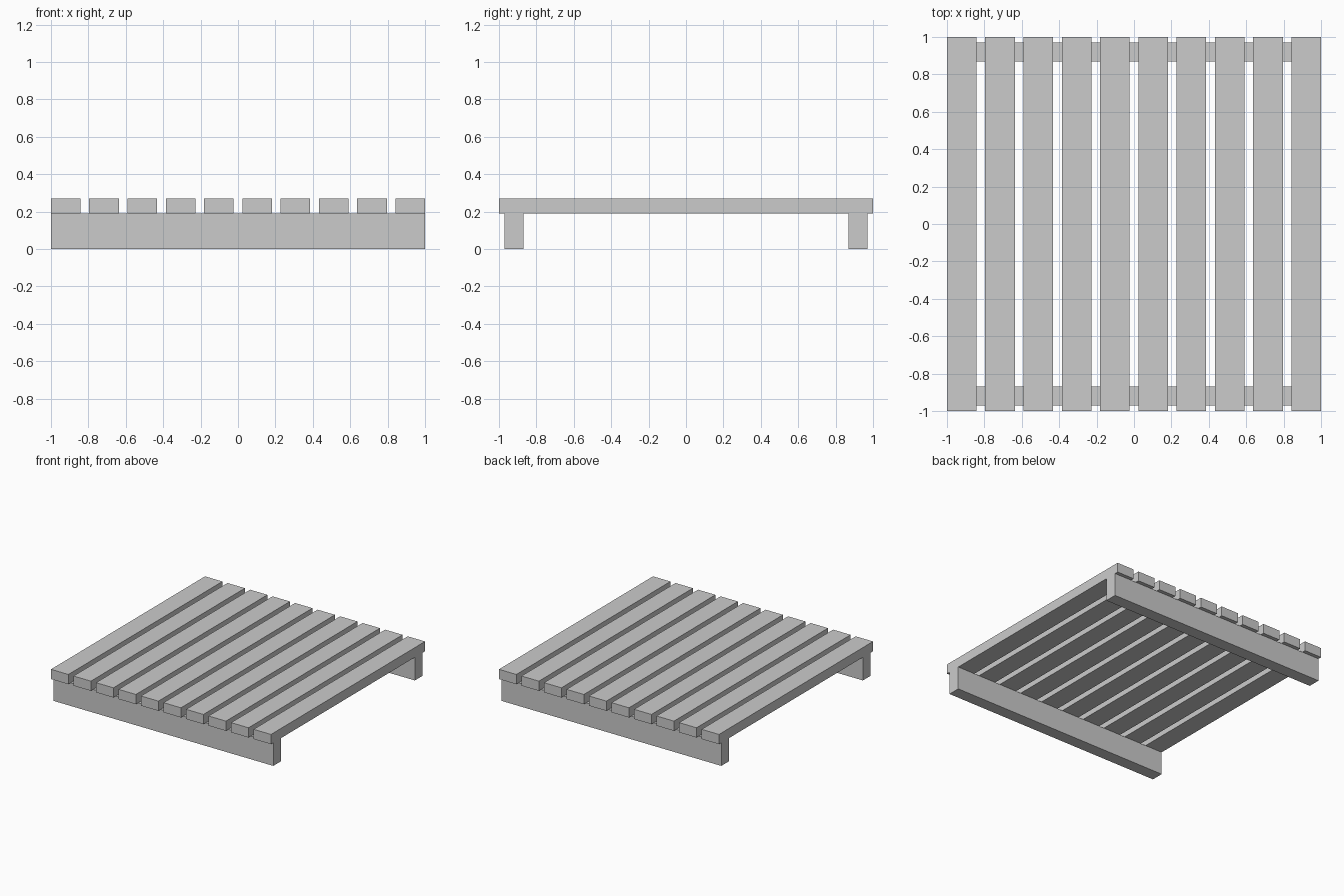
import bpy

if "Cube" in bpy.data.objects:
    bpy.data.objects.remove(bpy.data.objects["Cube"])

SLATS = 10
SLAT_W = 0.158
BEAM_H = 0.19
TOP = 0.27


def box(name, x, y, z):
    """Box from (min, max) ranges on each axis."""
    ranges = (x, y, z)
    centre = [(a + b) / 2 for a, b in ranges]
    bpy.ops.mesh.primitive_cube_add(size=1, location=centre)
    ob = bpy.context.object
    ob.name = name
    ob.scale = [b - a for a, b in ranges]
    bpy.ops.object.transform_apply(location=False, rotation=False, scale=True)
    return ob


# Two support beams running left to right
box("front_beam", (-1, 1), (-0.97, -0.868), (0, BEAM_H))
box("back_beam", (-1, 1), (0.868, 0.97), (0, BEAM_H))

# Evenly spaced deck slats running front to back
pitch = (2 - SLAT_W) / (SLATS - 1)
for i in range(SLATS):
    left = -1 + i * pitch
    box(f"slat_{i + 1}", (left, left + SLAT_W), (-1, 1), (BEAM_H, TOP))
